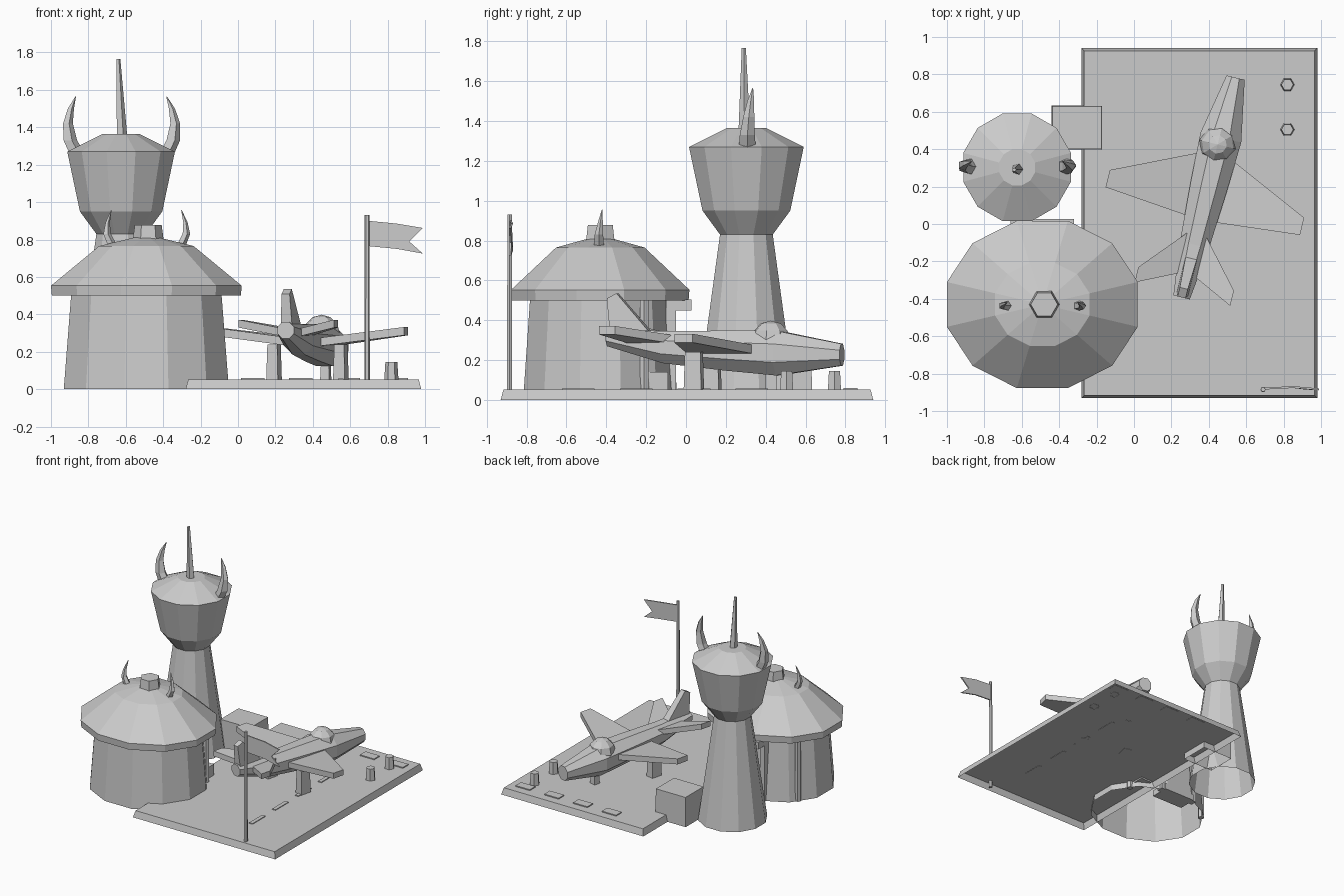
import bpy, bmesh
from math import pi, cos, sin
from mathutils import Vector, Matrix

cube = bpy.data.objects.get("Cube")
if cube:
    bpy.data.objects.remove(cube, do_unlink=True)

grey = bpy.data.materials.new("plain grey")
grey.use_nodes = True
grey.diffuse_color = (0.6, 0.6, 0.6, 1)
grey.node_tree.nodes["Principled BSDF"].inputs["Base Color"].default_value = (0.6, 0.6, 0.6, 1)


def finish(name, bm, matrix=None):
    """Turn a bmesh into a flat shaded object."""
    bmesh.ops.recalc_face_normals(bm, faces=bm.faces[:])
    mesh = bpy.data.meshes.new(name)
    bm.to_mesh(mesh)
    bm.free()
    mesh.materials.append(grey)
    obj = bpy.data.objects.new(name, mesh)
    if matrix:
        obj.matrix_world = matrix
    bpy.context.collection.objects.link(obj)
    return obj


def loft(name, rings, bottom=True, top=True, matrix=None):
    """Skin a list of equal sized point rings."""
    bm = bmesh.new()
    loops = [[bm.verts.new(p) for p in ring] for ring in rings]
    for a, b in zip(loops, loops[1:]):
        for i in range(len(a)):
            j = (i + 1) % len(a)
            bm.faces.new((a[i], a[j], b[j], b[i]))
    if bottom:
        bm.faces.new(loops[0][::-1])
    if top:
        bm.faces.new(loops[-1])
    return finish(name, bm, matrix)


def ring(center, rx, ry, n, turn=0.0):
    x, y, z = center
    angles = [2 * pi * (i + turn) / n for i in range(n)]
    return [(x + rx * cos(a), y + ry * sin(a), z) for a in angles]


def rect(x0, x1, y0, y1, z):
    return [(x0, y0, z), (x1, y0, z), (x1, y1, z), (x0, y1, z)]


def box(name, x, y, z, inset=0.0, matrix=None, bottom=True):
    top = rect(x[0] + inset, x[1] - inset, y[0] + inset, y[1] - inset, z[1])
    return loft(name, [rect(*x, *y, z[0]), top], bottom, True, matrix)


def lathe(name, x, y, profile, n, squash=1.0, turn=0.0, bottom=False):
    return loft(name, [ring((x, y, z), r, r * squash, n, turn) for r, z in profile], bottom)


def horn(name, path, radii):
    """Five sided tapering horn along a short path."""
    loft(name, [ring(p, r, r, 5) for p, r in zip(path, radii)])


# Landing pad
box("landing_pad", (-0.28, 0.98), (-0.93, 0.94), (0, 0.052), 0.014, bottom=False)
for i in range(4):
    x = 0.08 + 0.255 * i
    box("edge_marker", (x - 0.063, x + 0.063), (0.79, 0.86), (0.05, 0.06))
    y = -0.54 + 0.29 * i
    box("centre_dash", (0.535, 0.565), (y - 0.082, y + 0.082), (0.05, 0.058))
for y in (0.505, 0.745):
    lathe("pad_lamp", 0.82, y, [(0.038, 0.05), (0.032, 0.145)], 6)

# Control tower
TX, TY = -0.625, 0.303
lathe("tower", TX, TY, [(0.255, 0), (0.137, 0.83), (0.228, 0.95), (0.298, 1.27), (0.1, 1.365)],
      12, turn=0.5)
loft("tower_spire", [ring((TX + 0.002, TY - 0.01, 1.35), 0.031, 0.031, 5),
                     ring((-0.64, TY - 0.013, 1.765), 0.011, 0.011, 5)])
for s in (-1, 1):
    horn("tower_horn", [(TX + s * 0.235, 0.307, 1.25), (TX + s * 0.275, 0.308, 1.33),
                        (TX + s * 0.287, 0.315, 1.42), (TX + s * 0.27, 0.325, 1.5),
                        (TX + s * 0.243, 0.335, 1.565)], [0.045, 0.04, 0.029, 0.018, 0.002])

# Round hut with a wide roof
HX, HY, SQ = -0.49, -0.43, 0.877
lathe("hut_wall", HX, HY, [(0.457, 0), (0.415, 0.52)], 12, SQ, 0.5)
lathe("hut_roof", HX, HY, [(0.41, 0.5), (0.523, 0.5), (0.528, 0.553), (0.262, 0.765), (0.05, 0.815)],
      12, SQ, 0.5)
lathe("roof_vent", HX + 0.01, HY, [(0.086, 0.77), (0.072, 0.878)], 6)
for s in (-1, 1):
    horn("roof_horn", [(HX + s * 0.18, -0.437, 0.76), (HX + s * 0.212, -0.437, 0.83),
                       (HX + s * 0.208, -0.43, 0.89), (HX + s * 0.188, -0.42, 0.957)],
         [0.028, 0.022, 0.013, 0.002])

# Back doorway, posts and step
box("door_lintel", (HX - 0.17, HX + 0.17), (-0.1, 0.028), (0.45, 0.505))
for s in (-1, 1):
    x = HX + s * 0.15
    box("door_post", (x - 0.02, x + 0.02), (-0.1, -0.05), (0, 0.46))
    lathe("eave_post", HX + s * 0.355, -0.21, [(0.024, 0), (0.024, 0.52)], 6, bottom=True)
box("door_step", (HX - 0.14, HX + 0.14), (-0.19, -0.04), (0, 0.05))
box("side_crate", (-0.25, -0.15), (-0.19, -0.09), (0.04, 0.14))

# Store crate beside the tower
box("store_crate", (-0.44, -0.17), (0.397, 0.633), (0, 0.235), 0.004, bottom=False)

# Flag
lathe("flag_pole", 0.69, -0.885, [(0.015, 0), (0.013, 0.93)], 6, bottom=True)
outline = [(0.695, 0.765), (0.85, 0.75), (0.988, 0.725), (0.915, 0.79), (0.988, 0.862), (0.85, 0.885),
           (0.695, 0.9)]
wave = [0, 0.008, -0.004, 0, -0.004, 0.008, 0]
loft("flag", [[(x, -0.88 + w + d, z) for (x, z), w in zip(outline, wave)] for d in (-0.005, 0.005)])

# Aircraft, built along its own +y and turned on the pad
plane = Matrix.Translation((0.4, 0.2, 0)) @ Matrix.Rotation(-0.241, 4, "Z")


def hull_section(y, z, w, h):
    k = 1 / cos(pi / 8)
    return [(w * k * cos(a), y, z + h * k * sin(a)) for a in [pi * (i + 0.5) / 4 for i in range(8)]]


loft("fuselage", [hull_section(*s) for s in [
    (-0.61, 0.315, 0.045, 0.045), (-0.32, 0.265, 0.08, 0.08), (0.0, 0.248, 0.1, 0.1),
    (0.27, 0.235, 0.112, 0.112), (0.6, 0.227, 0.05, 0.055)]], matrix=plane)


def wing(name, side, root, tip, thick):
    """Flat panel; root and tip each hold (x, rear y, front y, z)."""
    rings = []
    for x, back, front, z in (root, tip):
        rings.append([(side * x, back, z - thick), (side * x, front, z - thick),
                      (side * x, front, z + thick), (side * x, back, z + thick)])
    loft(name, rings, matrix=plane)


for s in (-1, 1):
    wing("main_wing", s, (0.06, -0.18, 0.18, 0.25), (0.535, -0.135, -0.04, 0.31), 0.022)
    wing("tail_wing", s, (0.03, -0.48, -0.24, 0.3), (0.263, -0.592, -0.508, 0.35), 0.021)
    box("wing_stand", (s * 0.184 - 0.032, s * 0.184 + 0.032), (-0.165, -0.075), (0.05, 0.24), 0.005,
        matrix=plane)
box("nose_stand", (-0.025, 0.025), (0.265, 0.315), (0.05, 0.15), 0.004, matrix=plane)

# Tail fin
loft("tail_fin", [[(-0.032, -0.59, 0.32), (0.032, -0.59, 0.32), (0.032, -0.37, 0.32), (-0.032, -0.37, 0.32)],
                  [(-0.022, -0.61, 0.51), (0.022, -0.61, 0.51), (0.022, -0.56, 0.535), (-0.022, -0.56, 0.535)]],
     matrix=plane)

# Cockpit canopy
bm = bmesh.new()
bmesh.ops.create_uvsphere(bm, u_segments=8, v_segments=6, radius=0.1)
finish("canopy", bm, plane @ Matrix.Translation((-0.008, 0.23, 0.298)))
